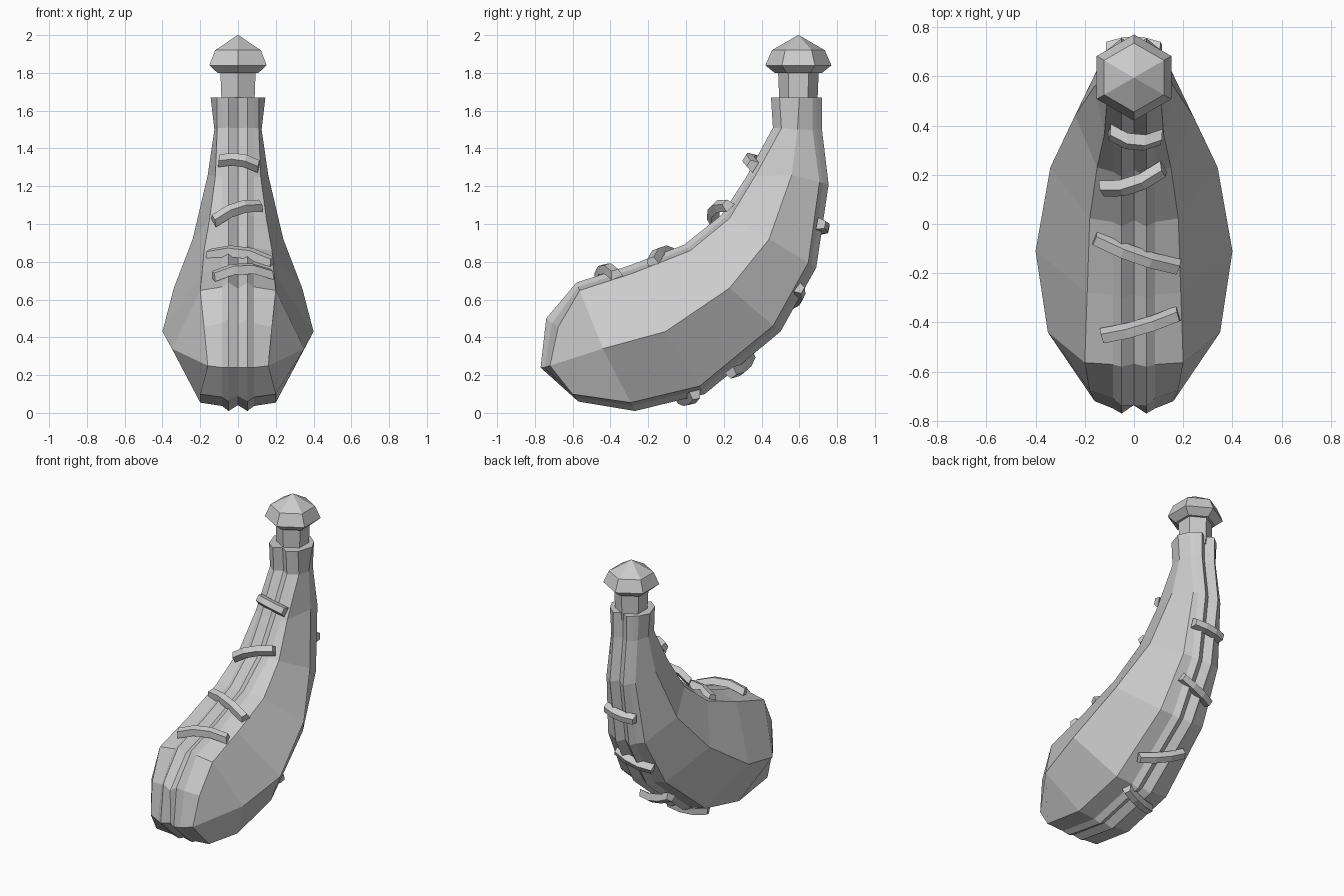
import bpy, bmesh, math
from mathutils import Vector

cube = bpy.data.objects.get("Cube")
if cube:
    bpy.data.objects.remove(cube, do_unlink=True)

leather = bpy.data.materials.new("grey leather")
leather.use_nodes = True
leather.diffuse_color = (0.6, 0.6, 0.6, 1)
leather.node_tree.nodes["Principled BSDF"].inputs["Base Color"].default_value = (0.6, 0.6, 0.6, 1)


def loft(name, rings):
    """Skin a list of equal-length closed rings and cap both ends."""
    bm = bmesh.new()
    rows = [[bm.verts.new(p) for p in ring] for ring in rings]
    n = len(rows[0])
    for a, b in zip(rows, rows[1:]):
        for i in range(n):
            j = (i + 1) % n
            bm.faces.new((a[i], a[j], b[j], b[i]))
    bm.faces.new(rows[0])
    bm.faces.new(rows[-1])
    bmesh.ops.remove_doubles(bm, verts=bm.verts, dist=0.0005)
    bmesh.ops.recalc_face_normals(bm, faces=bm.faces)
    mesh = bpy.data.meshes.new(name)
    bm.to_mesh(mesh)
    bm.free()
    mesh.materials.append(leather)
    obj = bpy.data.objects.new(name, mesh)
    bpy.context.collection.objects.link(obj)
    return obj


def full_ring(half):
    """Mirror a half section, whose ends lie on the centre plane."""
    return half + [Vector((-p.x, p.y, p.z)) for p in half[-2:0:-1]]


def section(top, wide, bottom, width, top_half, bottom_half):
    """Half section with a doubled seam ridge along its top and bottom."""
    t, w, b = (Vector((0, *p)) for p in (top, wide, bottom))
    up, down = (w - t).normalized(), (w - b).normalized()
    x = Vector((1, 0, 0))
    return [t + up * 0.035, t + x * 0.05, t + up * 0.025 + x * 0.085,
            t + up * 0.045 + x * top_half, w + x * width,
            b + down * 0.05 + x * bottom_half, b + down * 0.03 + x * 0.085,
            b + x * 0.05, b + down * 0.035]


# Curved skin: top, widest and bottom (y, z), then half widths
stations = [
    ((0.45, 1.67), (0.60, 1.67), (0.72, 1.67), 0.145, 0.11, 0.11),
    ((0.46, 1.51), (0.59, 1.50), (0.72, 1.50), 0.125, 0.11, 0.10),
    ((0.32, 1.25), (0.56, 1.26), (0.755, 1.21), 0.16, 0.12, 0.11),
    ((0.19, 1.05), (0.44, 0.92), (0.69, 0.77), 0.24, 0.15, 0.14),
    ((-0.01, 0.89), (0.23, 0.66), (0.50, 0.43), 0.34, 0.18, 0.17),
    ((-0.30, 0.78), (-0.11, 0.43), (0.10, 0.10), 0.40, 0.19, 0.20),
    ((-0.58, 0.69), (-0.44, 0.34), (-0.27, 0.01), 0.35, 0.20, 0.20),
    ((-0.74, 0.50), (-0.72, 0.25), (-0.57, 0.06), 0.16, 0.18, 0.20),
]
halves = [section(*s) for s in stations]
for i in (2, 3):                      # rounded shoulders on the blunt end
    halves[-1][i].y += 0.03 * (i - 1)

# Blunt end closes onto a short crease
tip = [Vector((x, y, 0.24)) for x, y in
       ((0, -0.735), (0.05, -0.77), (0.085, -0.75), (0.16, -0.72))]
tip[3] = halves[-1][4].copy()
halves.append(tip + [tip[3].copy()] + [p.copy() for p in reversed(tip)])
body = loft("skin_body", [full_ring(h) for h in halves[:-1]])

# Fill the end: replace the flat cap with strips to the crease
bm = bmesh.new()
bm.from_mesh(body.data)
cap = min(bm.faces, key=lambda f: f.calc_center_median().y - len(f.verts))
ends = [f for f in bm.faces if len(f.verts) > 4]
cap = min(ends, key=lambda f: f.calc_center_median().y)
bm.faces.remove(cap)
outer = full_ring(halves[-2])
inner = full_ring(halves[-1])
n = len(outer)
for i in range(n):
    j = (i + 1) % n
    corners = []
    for p in (outer[i], outer[j], inner[j], inner[i]):
        if all((p - q).length > 0.0005 for q in corners):
            corners.append(p)
    if len(corners) > 2:
        bm.faces.new([bm.verts.new(p) for p in corners])
bmesh.ops.remove_doubles(bm, verts=bm.verts, dist=0.0005)
bmesh.ops.recalc_face_normals(bm, faces=bm.faces)
bm.to_mesh(body.data)
bm.free()


# Neck and stopper: six-sided turned profiles
def turned(name, profile):
    loft(name, [[(r * math.sin(k * math.pi / 3), 0.595 + r * math.cos(k * math.pi / 3), z)
                 for k in range(6)] for r, z in profile])


turned("neck", [(0.10, 1.62), (0.108, 1.82)])
turned("stopper", [(0.125, 1.80), (0.175, 1.84), (0.14, 1.92), (0.002, 2.0)])


# Stitches: bent straps laid over the seams
def stitch(name, start, end, normal, rise=0.05, half=0.025):
    a, b, nrm = Vector(start), Vector(end), Vector(normal).normalized()
    side = (b - a).cross(nrm).normalized() * half
    path = [a, a.lerp(b, 0.33) + nrm * rise, a.lerp(b, 0.67) + nrm * rise, b]
    up = nrm * 0.022
    loft(name, [[p - side * 1.3 - up, p - side * 0.8 + up,
                 p + side * 0.8 + up, p + side * 1.3 - up] for p in path])


front = [((-0.13, -0.46, 0.725), (0.18, -0.37, 0.735), (0, -0.3, 1)),
         ((-0.16, -0.06, 0.84), (0.18, -0.18, 0.80), (0, -0.4, 1)),
         ((-0.13, 0.14, 1.02), (0.12, 0.22, 1.10), (0, -0.7, 0.7)),
         ((-0.10, 0.37, 1.34), (0.11, 0.35, 1.31), (0, -0.8, 0.5))]
back = [((-0.11, 0.715, 0.97), (0.11, 0.715, 1.00), (0, 1, -0.2)),
        ((-0.14, 0.56, 0.58), (0.11, 0.60, 0.66), (0, 0.85, -0.5)),
        ((-0.12, 0.34, 0.30), (0.16, 0.24, 0.21), (0, 0.6, -0.8)),
        ((-0.15, -0.03, 0.075), (0.10, 0.05, 0.095), (0, 0.2, -1))]
for i, s in enumerate(front):
    stitch(f"front_stitch_{i + 1}", *s, rise=0.035)
for i, s in enumerate(back):
    stitch(f"back_stitch_{i + 1}", *s, rise=0.02)
